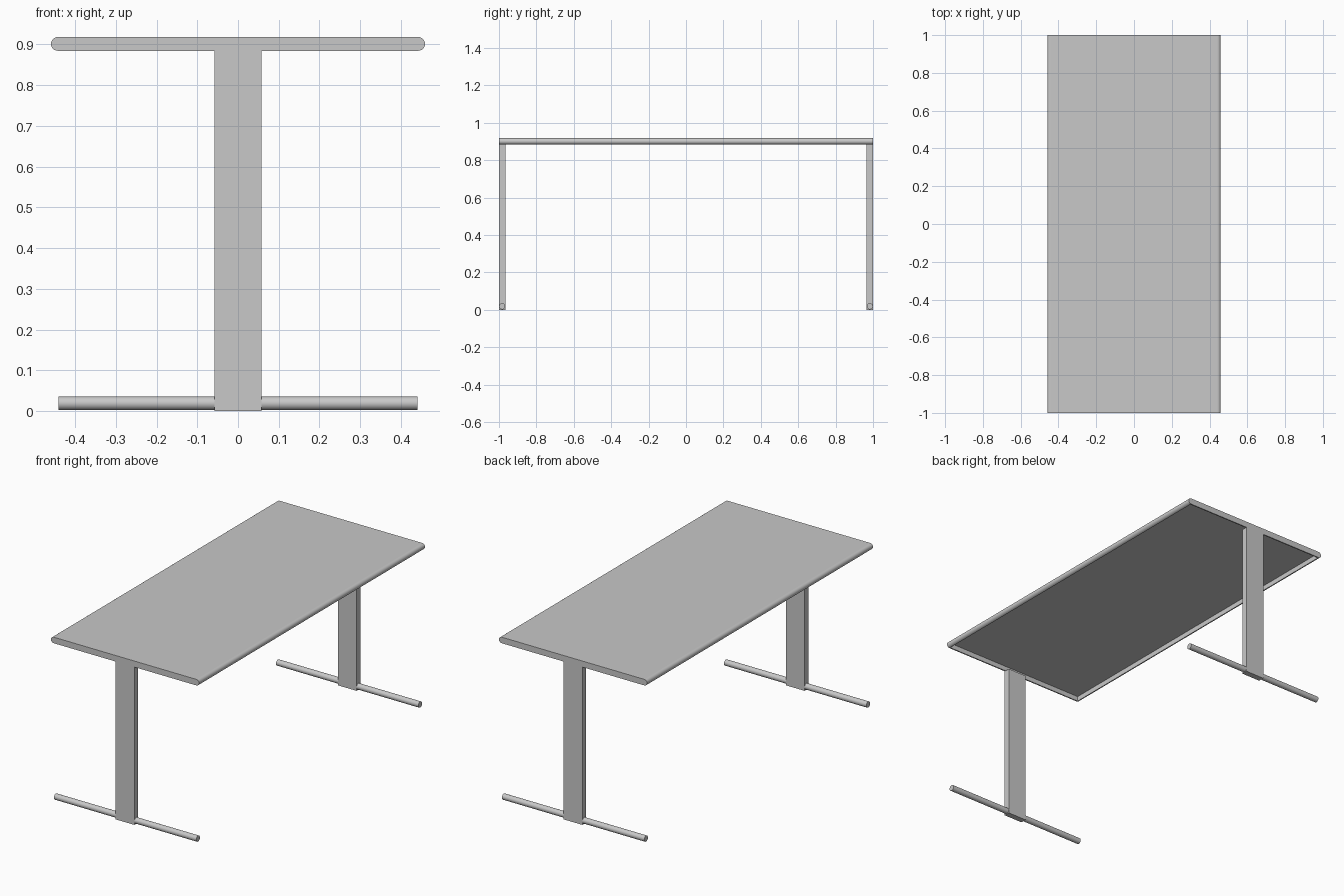
import bpy, bmesh, math
from mathutils import Vector

if "Cube" in bpy.data.objects:
    bpy.data.objects.remove(bpy.data.objects["Cube"], do_unlink=True)

HALF_X, HALF_Y = 0.459, 1.0        # table half width and half length
TOP_Z, R = 0.918, 0.017            # top surface height, edge rounding radius
FLAT_X = HALF_X - R                # where the rounded edge begins
LOW_Z = TOP_Z - 2 * R              # underside of the rim
MID_Z = TOP_Z - R
PLATE = 0.007                      # sheet thickness
LEG_D = 0.034                      # leg depth along y

grey = bpy.data.materials.new("light_grey_metal")
grey.use_nodes = True
grey.diffuse_color = (0.58, 0.58, 0.58, 1)
grey.node_tree.nodes["Principled BSDF"].inputs["Base Color"].default_value = (0.58, 0.58, 0.58, 1)


def extrude(name, profile, start, end, axis="Y"):
    """Extrude a closed 2D profile along the y or x axis."""
    def place(a, z, t):
        return Vector((a, t, z)) if axis == "Y" else Vector((t, a, z))
    bm = bmesh.new()
    face = bm.faces.new([bm.verts.new(place(a, z, start)) for a, z in profile])
    result = bmesh.ops.extrude_face_region(bm, geom=[face])
    moved = [v for v in result["geom"] if isinstance(v, bmesh.types.BMVert)]
    bmesh.ops.translate(bm, verts=moved, vec=place(0, 0, end - start))
    bmesh.ops.recalc_face_normals(bm, faces=bm.faces)
    mesh = bpy.data.meshes.new(name)
    bm.to_mesh(mesh)
    bm.free()
    mesh.materials.append(grey)
    obj = bpy.data.objects.new(name, mesh)
    bpy.context.collection.objects.link(obj)
    bpy.ops.object.select_all(action="DESELECT")
    obj.select_set(True)
    bpy.context.view_layer.objects.active = obj
    bpy.ops.object.shade_smooth_by_angle(angle=math.radians(35))
    return obj


def arc(cx, cz, radius, a0, a1, steps):
    angles = [math.radians(a0 + (a1 - a0) * i / steps) for i in range(steps + 1)]
    return [(cx + radius * math.cos(a), cz + radius * math.sin(a)) for a in angles]


def rect(a0, a1, z0, z1):
    return [(a0, z0), (a1, z0), (a1, z1), (a0, z1)]


# Thin table top, open underneath
inner_y = HALF_Y - PLATE
extrude("table_top", rect(-FLAT_X, FLAT_X, TOP_Z - PLATE, TOP_Z), -inner_y, inner_y)

# Half-round rails along the two long edges
left_arc = arc(FLAT_X, MID_Z, R, -90, 90, 12)
right_arc = arc(-FLAT_X, MID_Z, R, 90, 270, 12)
extrude("left_edge_rail", left_arc, -inner_y, inner_y)
extrude("right_edge_rail", right_arc, -inner_y, inner_y)

# Each end: rounded end plate, flat upright and round foot bar
for side, s in (("front", -1), ("back", 1)):
    extrude(side + "_end_plate", left_arc + right_arc, s * inner_y, s * HALF_Y)
    extrude(side + "_leg", rect(-0.058, 0.058, 0, LOW_Z),
            s * (HALF_Y - LEG_D), s * HALF_Y)
    foot = arc(s * (HALF_Y - LEG_D / 2), R + 0.002, R - 0.0005, 0, 360, 24)[:-1]
    extrude(side + "_foot_bar", foot, -0.441, 0.441, axis="X")
